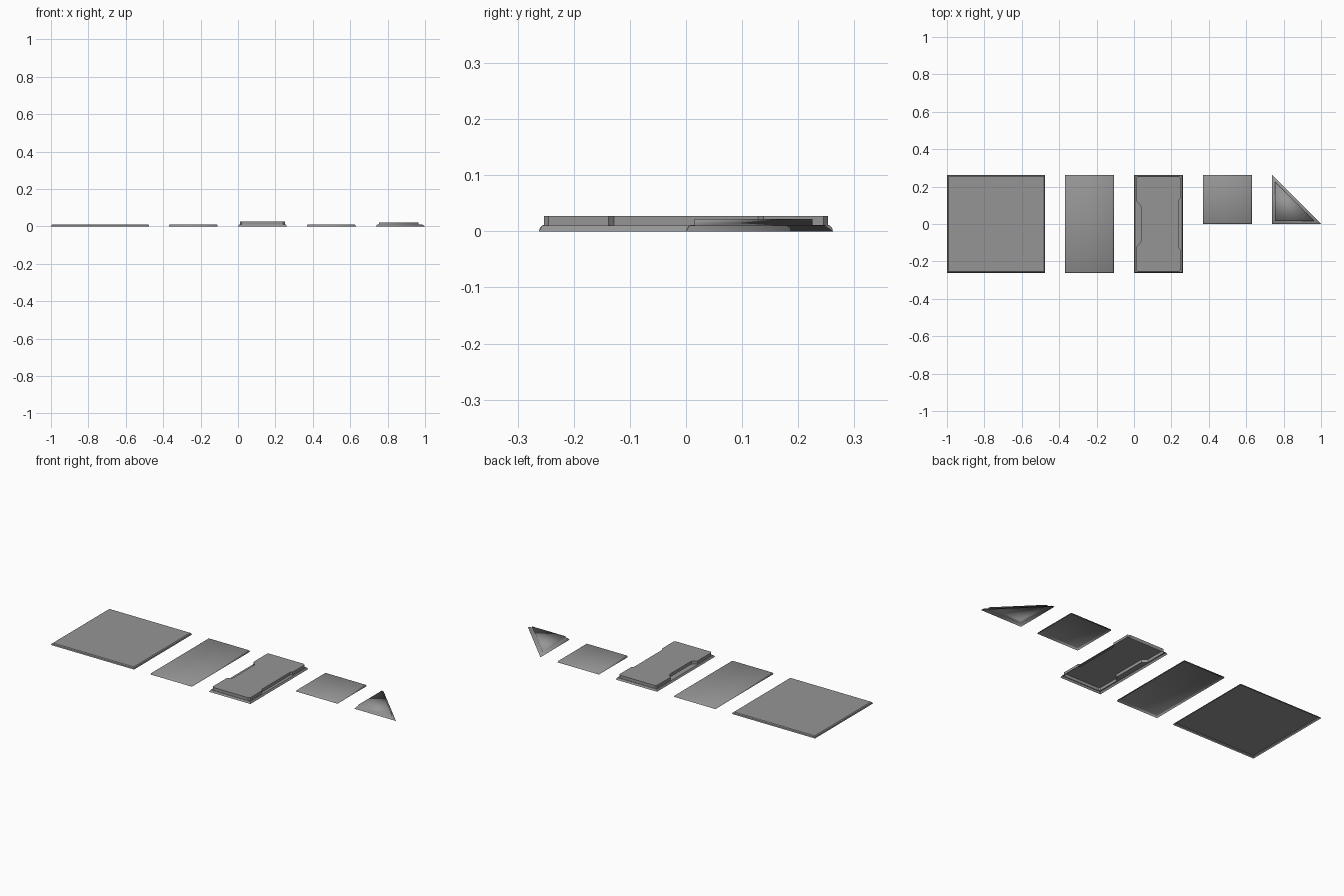
import bpy, bmesh
from mathutils import Vector
from mathutils.geometry import intersect_line_line_2d

if "Cube" in bpy.data.objects:
    bpy.data.objects.remove(bpy.data.objects["Cube"], do_unlink=True)

stone = bpy.data.materials.new("stone grey")
stone.use_nodes = True
GREY = (0.3, 0.3, 0.3, 1)
stone.diffuse_color = GREY
stone.node_tree.nodes["Principled BSDF"].inputs["Base Color"].default_value = GREY


def rect(x0, x1, y0, y1):
    return [Vector(p) for p in ((x0, y0), (x1, y0), (x1, y1), (x0, y1))]


def inset(outline, d):
    """Move every edge of a convex counter-clockwise outline inward by d."""
    lines = []
    for i, a in enumerate(outline):
        b = outline[(i + 1) % len(outline)]
        e = (b - a).normalized()
        n = Vector((-e.y, e.x)) * d
        lines.append((a + n - e, b + n + e))
    return [intersect_line_line_2d(*lines[i - 1], *lines[i]) for i in range(len(lines))]


def add_ring(bm, outline, z):
    return [bm.verts.new((p[0], p[1], z)) for p in outline]


def bridge(bm, low, high):
    n = len(low)
    for i in range(n):
        j = (i + 1) % n
        bm.faces.new((low[i], low[j], high[j], high[i]))


def ledge(bm, outer, inner):
    """Flat ring between two outlines with different corner counts."""
    edges = []
    for ring in (outer, inner):
        for i, v in enumerate(ring):
            w = ring[(i + 1) % len(ring)]
            edges.append(bm.edges.get((v, w)) or bm.edges.new((v, w)))
    bmesh.ops.triangle_fill(bm, use_beauty=True, edges=edges, normal=(0, 0, 1))


def finish(name, bm, angle):
    for f in bm.faces:
        f.normal_update()
        if f.normal.z < -0.5:
            f.normal_flip()
    mesh = bpy.data.meshes.new(name)
    bm.to_mesh(mesh)
    bm.free()
    mesh.materials.append(stone)
    ob = bpy.data.objects.new(name, mesh)
    bpy.context.collection.objects.link(ob)
    bpy.ops.object.select_all(action="DESELECT")
    ob.select_set(True)
    bpy.context.view_layer.objects.active = ob
    bpy.ops.object.shade_smooth_by_angle(angle=angle)


def flat_tile(name, outline, angle):
    """Thin open-bottomed tile with a rounded upper edge."""
    bm = bmesh.new()
    rings = [add_ring(bm, inset(outline, d), z)
             for d, z in ((0, 0), (0.002, 0.007), (0.007, 0.011))]
    bridge(bm, rings[0], rings[1])
    bridge(bm, rings[1], rings[2])
    bm.faces.new(rings[2])
    finish(name, bm, angle)


def raised_tile(name, base, top, height, angle):
    """Sloping foot, ledge and upright raised block, open underneath."""
    bm = bmesh.new()
    foot = add_ring(bm, base, 0)
    rim = add_ring(bm, inset(base, 0.006), 0.01)
    low = add_ring(bm, top, 0.01)
    high = add_ring(bm, top, height)
    bridge(bm, foot, rim)
    bridge(bm, low, high)
    ledge(bm, rim, low)
    bm.faces.new(high)
    finish(name, bm, angle)


# Plain tiles
flat_tile("large_square_tile", rect(-1, -0.475, -0.262, 0.262), 0.6)
flat_tile("half_tile", rect(-0.37, -0.108, -0.262, 0.262), 3)
flat_tile("small_square_tile", rect(0.368, 0.63, 0, 0.262), 3)

# Notched block: right side then left side, mirrored front to back
right = [(0.24, 0.253), (0.25, 0.245), (0.25, 0.138), (0.24, 0.128)]
left = [(0.037, 0.09), (0.035, 0.1), (0.012, 0.122), (0.012, 0.245), (0.02, 0.253)]
notched = ([(x, -y) for x, y in right] + right[::-1]
           + left[::-1] + [(x, -y) for x, y in left])
raised_tile("notched_block", rect(0, 0.262, -0.262, 0.262), notched, 0.027, 0.6)

# Triangular corner tile
corner = [Vector(p) for p in ((0.738, 0), (1, 0), (0.738, 0.262))]
raised_tile("corner_tile", corner, inset(corner, 0.015), 0.022, 3)
